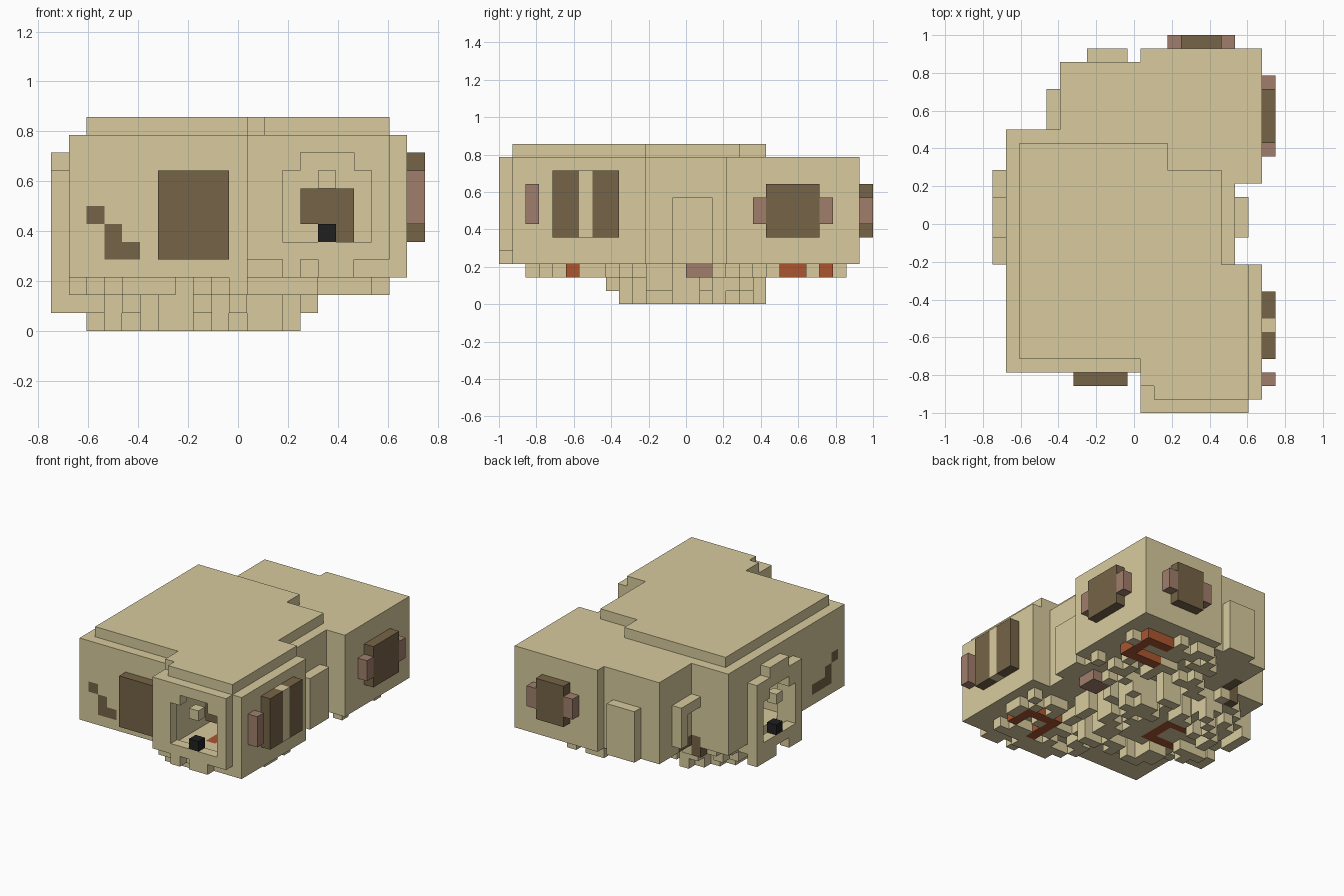
import bpy, bmesh, random
from mathutils import Vector
from itertools import product

if "Cube" in bpy.data.objects:
    bpy.data.objects.remove(bpy.data.objects["Cube"])

U = 1 / 14                      # one block
ORIGIN = Vector((10.5, 14, 0))  # block coordinate of the model centre
random.seed(7)


def material(name, rgb):
    lin = [(c / 255 / 12.92 if c < 11 else ((c / 255 + 0.055) / 1.055) ** 2.4) for c in rgb]
    m = bpy.data.materials.new(name)
    m.use_nodes = True
    m.diffuse_color = (*lin, 1)
    bsdf = m.node_tree.nodes["Principled BSDF"]
    bsdf.inputs["Base Color"].default_value = (*lin, 1)
    bsdf.inputs["Roughness"].default_value = 0.9
    return m


SAND = material("sand", (216, 203, 158))
BROWN = material("brown", (118, 100, 71))
ROSE = material("dusty rose", (160, 127, 108))
BLACK = material("black", (32, 32, 32))
RUST = material("rust", (170, 86, 48))


def box(x, y, z):
    """Set of blocks filling three half-open ranges."""
    return set(product(range(*x), range(*y), range(*z)))


def build(name, cells, mat):
    """Mesh only the exposed faces of a set of blocks, then merge flat areas."""
    bm = bmesh.new()
    for c in cells:
        for axis in range(3):
            for side in (0, 1):
                n = list(c)
                n[axis] += 2 * side - 1
                if tuple(n) in cells:
                    continue
                a, b = (axis + 1) % 3, (axis + 2) % 3
                ring = []
                for da, db in ((0, 0), (1, 0), (1, 1), (0, 1)):
                    p = Vector(c)
                    p[axis] += side
                    p[a] += da
                    p[b] += db
                    ring.append(bm.verts.new((p - ORIGIN) * U))
                bm.faces.new(ring if side else ring[::-1])
    bmesh.ops.remove_doubles(bm, verts=bm.verts, dist=U / 100)
    bmesh.ops.dissolve_limit(bm, angle_limit=0.01, verts=bm.verts, edges=bm.edges)
    me = bpy.data.meshes.new(name)
    bm.to_mesh(me)
    bm.free()
    me.materials.append(mat)
    ob = bpy.data.objects.new(name, me)
    bpy.context.collection.objects.link(ob)


# Main walls with stepped outline
Z = (3, 11)
walls = (box((1, 18), (3, 21), Z) | box((5, 20), (17, 26), Z) | box((11, 20), (17, 27), Z)
         | box((11, 20), (1, 11), Z) | box((11, 19), (0, 1), (4, 11))
         | box((13, 14), (0, 1), (3, 4)) | box((15, 17), (0, 1), (3, 4)))

# Side window frame standing out from the wall
walls |= box((0, 1), (11, 18), (2, 9)) | box((0, 1), (13, 16), (9, 10))
walls |= box((0, 1), (11, 13), (1, 2)) | box((0, 1), (15, 18), (1, 2))

# Front room and window opening
walls -= box((12, 19), (1, 8), (4, 10))
walls -= box((13, 18), (0, 1), (5, 9)) | box((14, 17), (0, 1), (9, 10))
walls |= box((15, 16), (0, 1), (8, 9))

# Side room and window opening
walls -= box((2, 8), (11, 18), (3, 9))
walls -= box((0, 2), (12, 17), (3, 7)) | box((0, 2), (13, 16), (7, 8))
walls |= box((0, 1), (14, 15), (6, 7)) | box((2, 8), (11, 18), (2, 3))

# Core slab under the side room
walls |= box((4, 10), (11, 17), (1, 3))

# Sand coloured panels and pilasters
walls |= box((18, 19), (13, 16), (3, 8))
walls |= box((7, 10), (26, 27), (3, 8))
walls |= box((4, 5), (23, 24), (4, 8)) | box((4, 5), (21, 24), (7, 8))
walls |= box((20, 21), (6, 7), (5, 10))

# Worn patches set into the walls
patches = (box((2, 3), (3, 4), (6, 7)) | box((3, 4), (3, 4), (4, 6)) | box((4, 5), (3, 4), (4, 5))
           | box((1, 2), (4, 5), (6, 7)) | box((1, 2), (5, 6), (4, 6)) | box((1, 2), (6, 8), (4, 5))
           | box((5, 6), (21, 23), (3, 4)) | box((4, 5), (20, 21), (2, 4)))

# Brown furniture standing in the front room
furniture = box((14, 17), (4, 5), (6, 8)) | box((16, 17), (4, 5), (4, 6))


def square_ring(x, y, z):
    """Hollow square two blocks deep."""
    return box((x - 2, x + 2), (y - 2, y + 2), (z, z + 2)) - box((x - 1, x + 1), (y - 1, y + 1), (z, z + 2))


# Rust coloured hatches in the underside, each open on one side
hatches = square_ring(16, 6, 2) | square_ring(6, 14, 1) | square_ring(16, 23, 2)
hatches -= box((15, 18), (4, 5), (2, 4)) | box((4, 5), (13, 16), (1, 3)) | box((14, 15), (22, 25), (2, 4))
under_block = box((16, 17), (22, 23), (3, 4))

walls -= patches | hatches | under_block
build("walls", walls, SAND)
build("wall_patches", patches, BROWN)
build("furniture", furniture, BROWN)
build("hatches", hatches, RUST)

# Roof slab
roof = (box((2, 13), (4, 20), (11, 12)) | box((2, 17), (4, 18), (11, 12))
        | box((11, 19), (2, 11), (11, 12)) | box((12, 19), (1, 2), (11, 12)))
build("roof", roof, SAND)

# Door and shutters
build("front_door", box((6, 10), (2, 3), (4, 9)), BROWN)
build("left_front_shutters", box((20, 21), (4, 6), (5, 10)) | box((20, 21), (7, 9), (5, 10)), BROWN)
build("left_front_bracket", box((20, 21), (2, 3), (6, 9)), ROSE)
build("left_rear_shutter", box((20, 21), (20, 24), (5, 9)), BROWN)
build("left_rear_brackets", box((20, 21), (19, 20), (6, 8)) | box((20, 21), (24, 25), (6, 8)), ROSE)
build("back_shutter", box((14, 17), (27, 28), (5, 9)), BROWN)
build("back_brackets", box((13, 14), (27, 28), (6, 8)) | box((17, 18), (27, 28), (6, 8)), ROSE)

# Black blocks on the window sills and in the floor
build("front_sill_block", box((15, 16), (0, 1), (5, 6)), BLACK)
build("side_sill_block", box((0, 1), (14, 15), (3, 4)), BLACK)
build("under_block", under_block, BLACK)
under_step = box((15, 17), (14, 16), (2, 3))
build("under_step", under_step, ROSE)

# Ragged blocks hanging below the rooms: layer, centre, radius, chance
ragged = box((14, 17), (3, 4), (2, 3))
clusters = ((2, 14, 7, 5.2, 0.5), (2, 8, 14, 7.4, 0.55), (2, 14, 21, 5.2, 0.5),
            (1, 8, 14, 7, 0.75), (0, 8.5, 14, 6.7, 0.55))
for z, cx, cy, radius, chance in clusters:
    rows = range(2, 26) if z == 2 else range(8, 20)
    for x, y in product(range(1, 19), rows):
        distance = ((x + 0.5 - cx) ** 2 + (y + 0.5 - cy) ** 2) ** 0.5
        above = (x, y, z + 1)
        held = above in walls or above in ragged
        if held and distance < radius and (z or distance > 3.2) and random.random() < chance:
            ragged.add((x, y, z))
build("ragged_underside", ragged - walls - under_step - hatches - patches, SAND)
